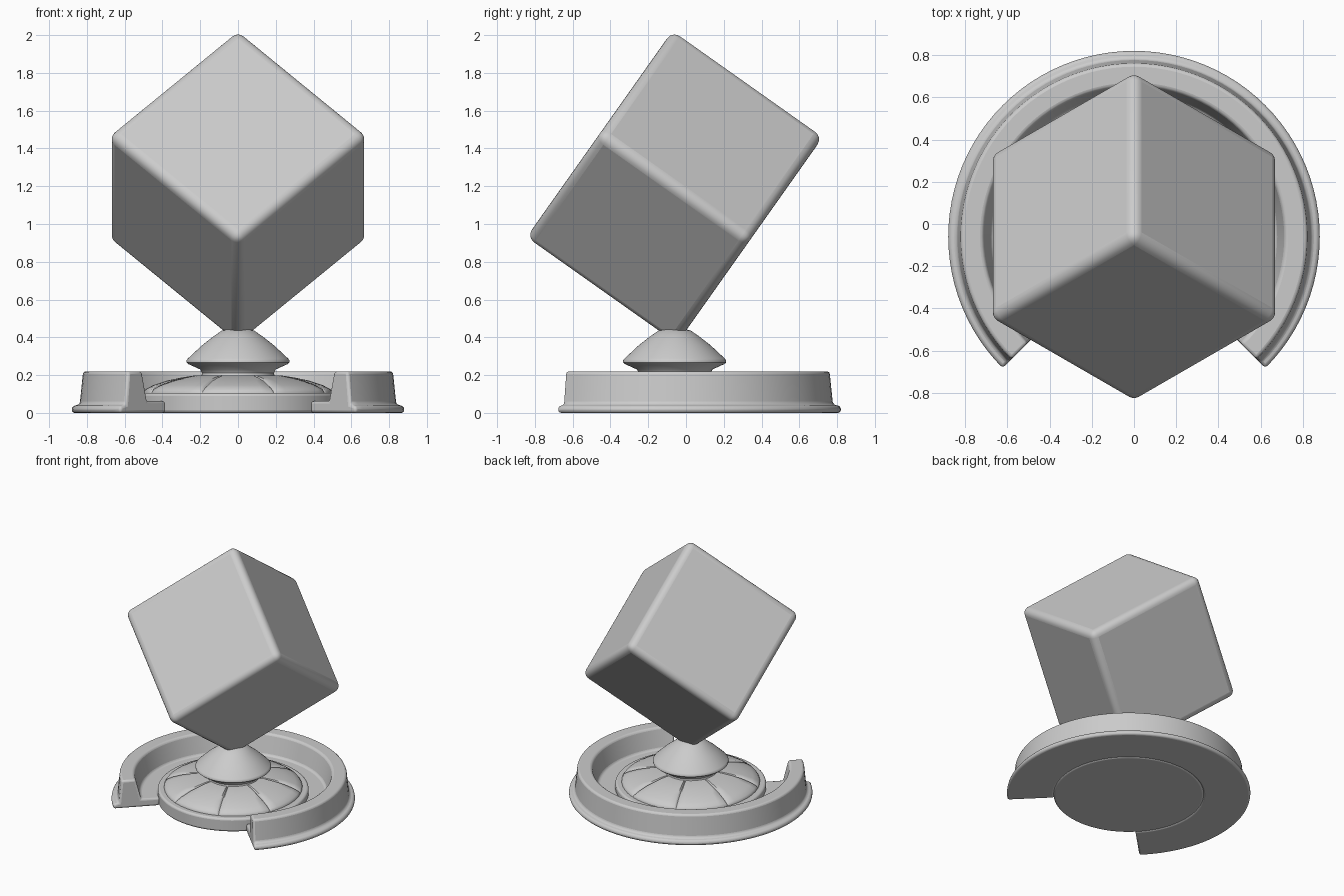
import bpy, bmesh, math
from mathutils import Vector

if "Cube" in bpy.data.objects:
    bpy.data.objects.remove(bpy.data.objects["Cube"], do_unlink=True)

CENTER_Y = -0.06

grey = bpy.data.materials.new("plain grey")
grey.use_nodes = True
grey.diffuse_color = (0.6, 0.6, 0.6, 1)
grey.node_tree.nodes["Principled BSDF"].inputs["Base Color"].default_value = (0.6, 0.6, 0.6, 1)


def add_object(name, bm, bevel=0, segments=3, location=(0, CENTER_Y, 0), smooth=35):
    bmesh.ops.recalc_face_normals(bm, faces=bm.faces)
    mesh = bpy.data.meshes.new(name)
    bm.to_mesh(mesh)
    bm.free()
    obj = bpy.data.objects.new(name, mesh)
    obj.location = location
    bpy.context.collection.objects.link(obj)
    mesh.materials.append(grey)
    if bevel:
        mod = obj.modifiers.new("rounded edges", "BEVEL")
        mod.width = bevel
        mod.segments = segments
        mod.limit_method = "ANGLE"
        mod.angle_limit = math.radians(35)
    bpy.ops.object.select_all(action="DESELECT")
    obj.select_set(True)
    bpy.context.view_layer.objects.active = obj
    bpy.ops.object.shade_smooth_by_angle(angle=math.radians(smooth))
    return obj


def lathe(profile, angles, full=True, dip=None):
    """Sweep a (radius, height) profile through the angles, capping open ends."""
    bm = bmesh.new()
    rows = []
    for i, a in enumerate(angles):
        t = math.radians(a)
        drop = dip(i) if dip else 0
        rows.append([bm.verts.new((r * math.cos(t), r * math.sin(t), z - drop))
                     for r, z in profile])
    n = len(profile)
    pairs = list(zip(rows, rows[1:]))
    if full:
        pairs.append((rows[-1], rows[0]))
    for a, b in pairs:
        for j in range(n - 1 if full else n):
            k = (j + 1) % n
            bm.faces.new((a[j], b[j], b[k], a[k]))
    if full:
        bm.faces.new([row[0] for row in rows])
        bm.faces.new([row[-1] for row in rows])
    else:
        bm.faces.new(rows[0])
        bm.faces.new(rows[-1])
    return bm


circle = [i * 3.75 for i in range(96)]

# Cube balanced on one corner
bm = bmesh.new()
bmesh.ops.create_cube(bm, size=0.975)
tilt = Vector((1, 1, 1)).rotation_difference(Vector((0, 0, 1))).to_matrix()
corner = tilt @ Vector((-1, 1, 1))
turn = math.pi / 2 - math.atan2(corner.y, corner.x)
bmesh.ops.rotate(bm, verts=bm.verts, matrix=tilt)
bm.verts.ensure_lookup_table()
for v in bm.verts:
    x, y = v.co.x, v.co.y
    v.co.x = x * math.cos(turn) - y * math.sin(turn)
    v.co.y = x * math.sin(turn) + y * math.cos(turn)
add_object("tilted_cube", bm, bevel=0.05, segments=5, location=(0, CENTER_Y, 1.195))

# Flared pedestal under the cube
add_object("pedestal_cone", lathe(
    [(0.2, 0.17), (0.19, 0.21), (0.2, 0.23), (0.262, 0.258), (0.273, 0.267),
     (0.273, 0.278), (0.265, 0.288), (0.19, 0.358), (0.13, 0.405), (0.085, 0.436),
     (0.06, 0.442)], circle), smooth=40)

# Domed plate split in eight panels by shallow grooves
offsets = [0, 0.8, 1.8, 8, 15, 22.5, 30, 37, 43.2, 44.2]
panel_angles = [22.5 + 45 * k + o for k in range(8) for o in offsets]
depth = {0: 0.012, 1: 0.006, 9: 0.006}
add_object("panelled_dome", lathe(
    [(0.5, 0.07), (0.5, 0.11), (0.49, 0.125), (0.45, 0.146), (0.38, 0.17),
     (0.3, 0.187), (0.23, 0.198), (0.16, 0.2)],
    panel_angles, dip=lambda i: depth.get(i % 10, 0)), smooth=45)

# Round base disc below the dome
add_object("base_disc", lathe([(0.545, 0), (0.545, 0.105), (0.44, 0.105)], circle),
           bevel=0.015)

# Raised rim, open at the front
arc = [-45 + i * 3.75 for i in range(73)]
add_object("open_rim", lathe(
    [(0.88, 0), (0.88, 0.035), (0.838, 0.045), (0.82, 0.22), (0.715, 0.22),
     (0.675, 0.062), (0.54, 0.062), (0.54, 0)], arc, full=False), bevel=0.015)
